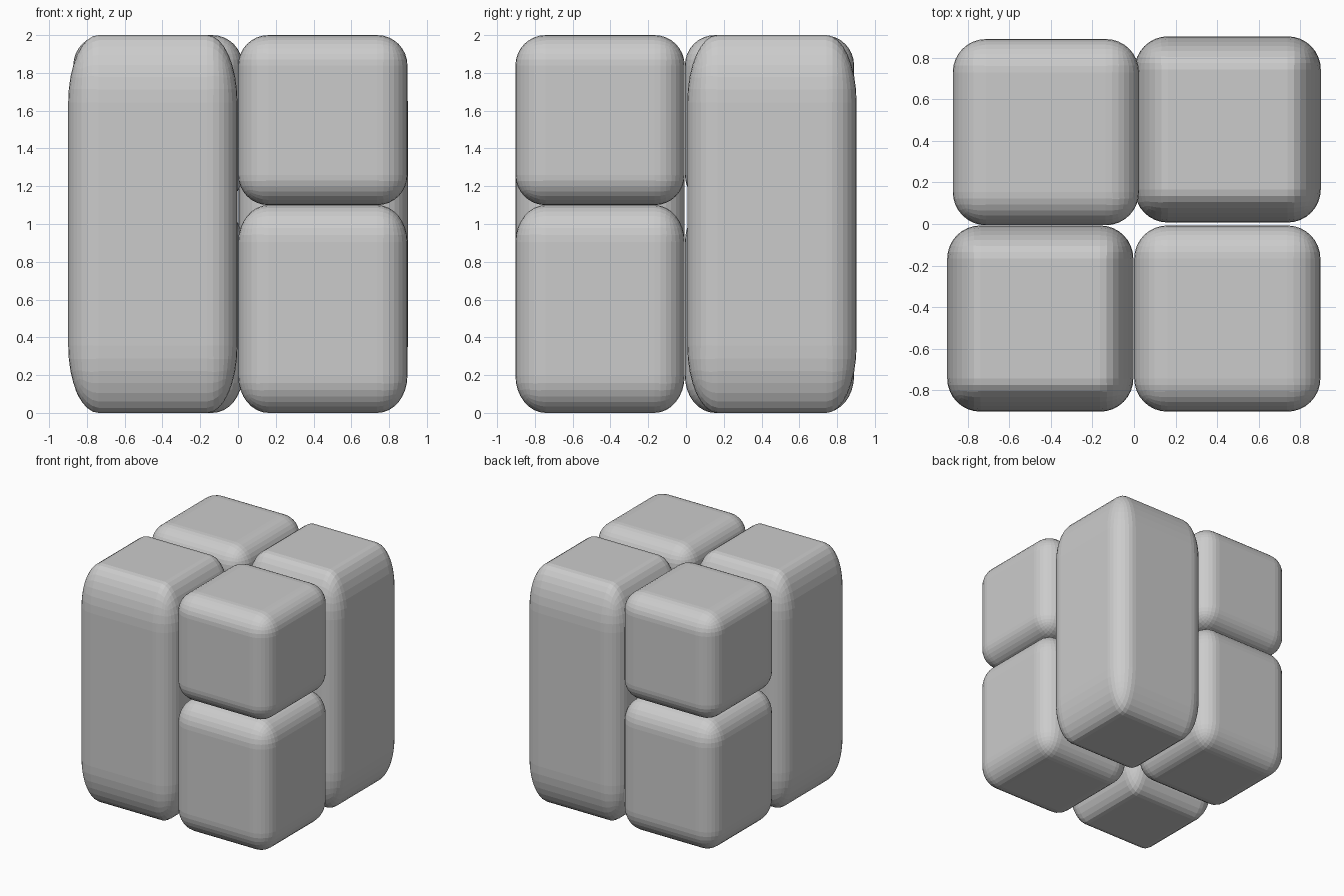
import bpy, bmesh
from mathutils import Matrix, Vector

if "Cube" in bpy.data.objects:
    bpy.data.objects.remove(bpy.data.objects["Cube"])

SIDE = 0.896   # plan width of every block
ROUND = 0.16   # edge rounding before vertical stretch


def block(name, x, y, z0, z1):
    # Rounded cube, then stretched in z so the rounding stretches with it
    bm = bmesh.new()
    bmesh.ops.create_cube(bm, size=SIDE)
    bmesh.ops.bevel(bm, geom=bm.edges[:], offset=ROUND, offset_type='OFFSET',
                    segments=8, profile=0.5, affect='EDGES')
    bmesh.ops.scale(bm, vec=(1, 1, (z1 - z0) / SIDE), verts=bm.verts)
    bmesh.ops.translate(bm, vec=(x, y, (z0 + z1) / 2), verts=bm.verts)
    mesh = bpy.data.meshes.new(name)
    bm.to_mesh(mesh)
    bm.free()
    obj = bpy.data.objects.new(name, mesh)
    bpy.context.collection.objects.link(obj)
    return obj


# Full-height blocks on one diagonal
block("tall_block_front_left", -0.451, -0.455, 0, 2)
block("tall_block_back_right", 0.451, 0.455, 0, 2)

# Stacked pairs on the other diagonal
for side, x, y in (("front_right", 0.449, -0.455), ("back_left", -0.424, 0.442)):
    block("lower_block_" + side, x, y, 0, 1.1)
    block("upper_block_" + side, x, y, 1.1, 2)
